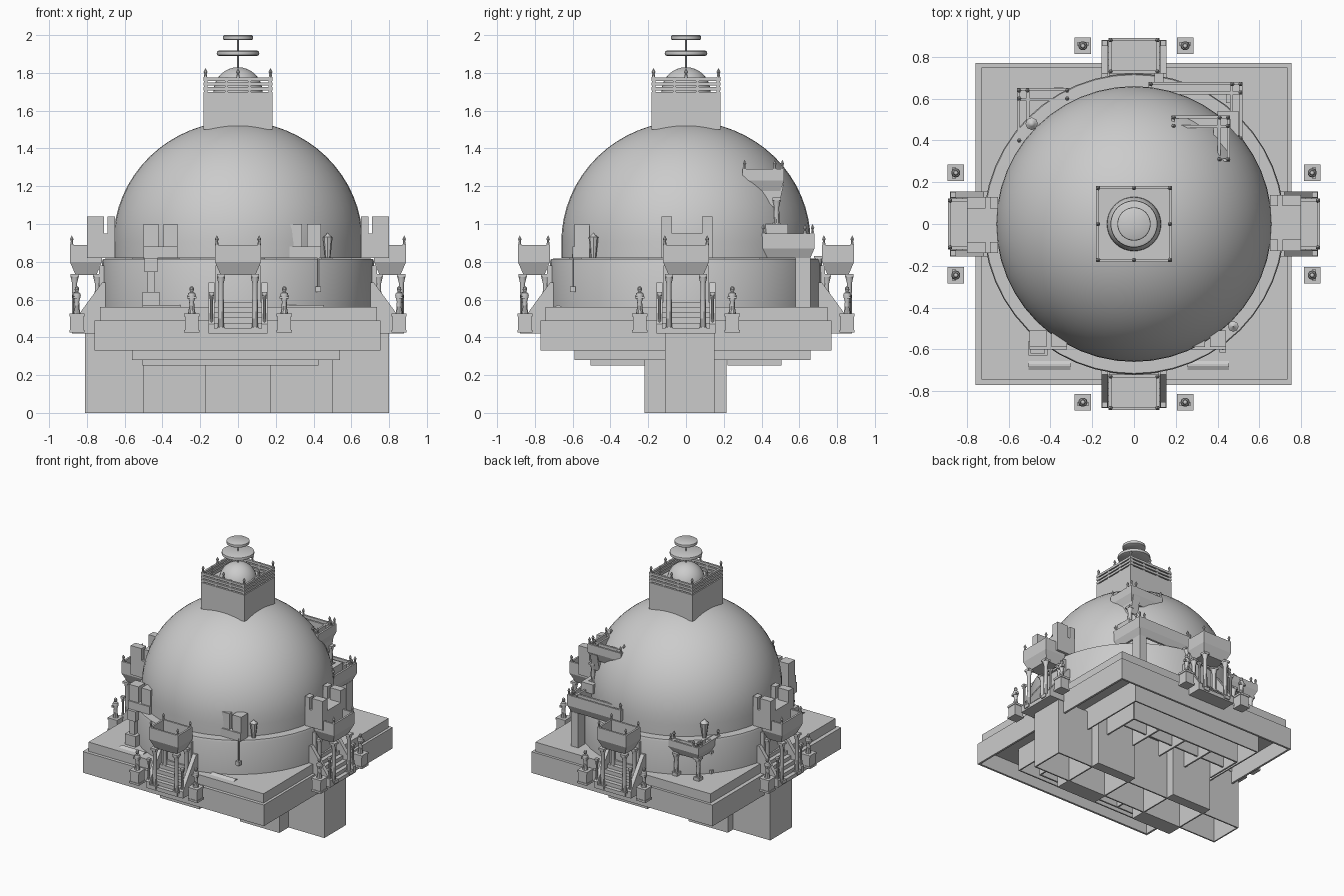
import bpy, bmesh, math
from mathutils import Matrix, Vector

cube = bpy.data.objects.get("Cube")
if cube:
    bpy.data.objects.remove(cube, do_unlink=True)

stone = bpy.data.materials.new("grey_stone")
stone.use_nodes = True
stone.diffuse_color = (0.6, 0.6, 0.6, 1)
stone.node_tree.nodes["Principled BSDF"].inputs["Base Color"].default_value = (0.6, 0.6, 0.6, 1)

turn = Matrix.Identity(4)      # placement shared by the parts being built


def finish(name, bm, smooth=False):
    bmesh.ops.recalc_face_normals(bm, faces=bm.faces)
    bm.transform(turn)
    me = bpy.data.meshes.new(name)
    bm.to_mesh(me)
    bm.free()
    me.materials.append(stone)
    ob = bpy.data.objects.new(name, me)
    bpy.context.collection.objects.link(ob)
    if smooth:
        bpy.ops.object.select_all(action='DESELECT')
        ob.select_set(True)
        bpy.context.view_layer.objects.active = ob
        bpy.ops.object.shade_smooth_by_angle(angle=math.radians(35))


def add_box(bm, x0, x1, y0, y1, z0, z1):
    m = Matrix.Translation(((x0 + x1) / 2, (y0 + y1) / 2, (z0 + z1) / 2))
    bmesh.ops.create_cube(bm, size=1, matrix=m @ Matrix.Diagonal((x1 - x0, y1 - y0, z1 - z0, 1)))


def boxes(name, *dims):
    bm = bmesh.new()
    for d in dims:
        add_box(bm, *d)
    finish(name, bm)


def shell(x0, x1, y0, y1, z0, z1, t):
    # four thin walls around a rectangle
    return [(x0, x1, y0, y0 + t, z0, z1), (x0, x1, y1 - t, y1, z0, z1),
            (x0, x0 + t, y0, y1, z0, z1), (x1 - t, x1, y0, y1, z0, z1)]


def lathe(name, profile, x=0, y=0, steps=12):
    bm = bmesh.new()
    vs = [bm.verts.new((r, 0, z)) for r, z in profile]
    es = [bm.edges.new(p) for p in zip(vs, vs[1:])]
    bmesh.ops.spin(bm, geom=vs + es, cent=(0, 0, 0), axis=(0, 0, 1),
                   angle=math.tau, steps=steps, use_duplicate=False)
    bmesh.ops.remove_doubles(bm, verts=bm.verts, dist=0.0005)
    bmesh.ops.translate(bm, verts=bm.verts, vec=(x, y, 0))
    finish(name, bm, True)


def prism(name, outline, x0, x1):
    # outline in the y-z plane, extruded along x
    bm = bmesh.new()
    f = bm.faces.new([bm.verts.new((x0, y, z)) for y, z in outline])
    ext = bmesh.ops.extrude_face_region(bm, geom=[f])["geom"]
    bmesh.ops.translate(bm, vec=(x1 - x0, 0, 0), verts=[v for v in ext if isinstance(v, bmesh.types.BMVert)])
    finish(name, bm)


def finial(name, x, y, z):
    lathe(name, [(0, z), (.010, z), (.006, z + .02), (.011, z + .03), (0, z + .05)], x, y, 6)


def column(name, x, y, z0, z1, r=.016):
    # round shaft on a square base, under a square cap
    lathe(name, [(r, z0), (r, z0 + .04), (r * .85, z1 - .05), (r * 1.4, z1 - .015)], x, y, 10)
    b = r * 1.4
    boxes(name + "_blocks", (x - b, x + b, y - b, y + b, z0, z0 + .025), (x - b, x + b, y - b, y + b, z1 - .015, z1))


def balcony(name, x0, x1, y0, y1, z0, z1, z2, inset=.03):
    # tapered bracket below, hollow parapet above
    bm = bmesh.new()
    add_box(bm, x0, x1, y0, y1, z0, z1)
    c = Vector(((x0 + x1) / 2, (y0 + y1) / 2))
    for v in bm.verts:
        if v.co.z < (z0 + z1) / 2:
            v.co.x += math.copysign(inset, c.x - v.co.x)
            v.co.y += math.copysign(inset, c.y - v.co.y)
    for d in shell(x0, x1, y0, y1, z1, z2, .014):
        add_box(bm, *d)
    finish(name, bm)
    for x in (x0 + .01, x1 - .01):
        for y in (y0 + .01, y1 - .01):
            finial(name + "_finial", x, y, z2)


# Underground hall: a narrow spine with two wider chambers
boxes("long_hall", *shell(-.81, .8, -.11, .15, 0, .42, .01), (-.81, .8, -.11, .15, .40, .42))
for s in (-1, 1):
    x0, x1 = sorted((s * .17, s * .5))
    boxes("wide_chamber", *shell(x0, x1, -.22, .215, 0, .45, .01),
          (x0, x1, .15, .215, 0, .01), (x0, x1, -.22, -.11, 0, .01))
# Shallow rooms under the platform
for s in (-1, 1):
    rooms = [(x - .006, x + .006, min(s * .22, s * .5), max(s * .22, s * .5), .25, .45)
             for x in (-.5, -.27, -.04, .19, .42)]
    boxes("lower_rooms", *rooms, (-.5, .42, s * .5 - .006, s * .5 + .006, .25, .45),
          (-.5, .42, s * .36 - .006, s * .36 + .006, .27, .45))
boxes("room_rim", *shell(-.56, .54, -.59, .66, .28, .45, .01))

# Square platform, hollow underneath, with an upper step
boxes("platform", *shell(-.76, .755, -.77, .77, .33, .49, .015), (-.76, .755, -.77, .77, .45, .49))
boxes("platform_step", (-.73, .735, -.745, .75, .49, .56))

# Drum, dome and its collar
lathe("drum", [(0, .56), (.72, .56), (.72, .80), (.715, .816), (0, .818)], steps=48)
dome = [(0, .82), (.66, .82), (.66, .905)]
dome += [(.66 * math.cos(a), .905 + .64 * math.sin(a)) for a in [math.pi / 2 * i / 16 for i in range(1, 17)]]
lathe("dome", dome, steps=48)

# Square crown on the dome with railing, small dome and discs
boxes("crown_block", (-.183, .183, -.183, .183, 1.50, 1.70))
for k in range(4):
    turn = Matrix.Rotation(k * math.pi / 2, 4, 'Z')
    boxes("crown_railing", *[(-.183, .183, -.183, -.168, z, z + .017) for z in (1.708, 1.733, 1.758)],
          *[(x - .008, x + .008, -.18, -.167, 1.70, 1.778) for x in (-.17, -.06, .06, .17)])
    finial("crown_corner_finial", -.172, -.172, 1.775)
    finial("crown_middle_finial", 0, -.172, 1.775)
turn = Matrix.Identity(4)
lathe("crown_dome", [(.13 * math.cos(i * math.pi / 16), 1.70 + .13 * math.sin(i * math.pi / 16))
                     for i in range(9)], steps=32)
lathe("mast", [(0, 1.82), (.004, 1.82), (.004, 1.99), (0, 1.99)], steps=8)
for r, z, h in ((.113, 1.89, .028), (.08, 1.974, .026)):
    lathe("crown_disc", [(0, z), (r * .9, z), (r * .98, z + .004), (r, z + h / 2), (r * .98, z + h - .004),
                         (r * .9, z + h), (0, z + h)], steps=32)

# A stair gate on every side
for k, side in enumerate(("front", "left", "back", "right")):
    turn = Matrix.Rotation(k * math.pi / 2, 4, 'Z')
    steps = [(-.125, .125, -.88 + i * .03, -.70, .42 + i * .028, .448 + i * .028) for i in range(6)]
    boxes(side + "_stairs", *steps)
    boxes(side + "_door_frame", (-.12, -.09, -.735, -.69, .56, .76), (.09, .12, -.735, -.69, .56, .76),
          (-.12, .12, -.735, -.69, .73, .78))
    balcony(side + "_gate_balcony", -.122, .122, -.89, -.72, .73, .80, .89)
    for s in (-1, 1):
        prism(side + "_balustrade", [(-.70, .42), (-.88, .42), (-.88, .47), (-.72, .69), (-.70, .69)],
              s * .14 - .015, s * .14 + .015)
        column(side + "_balustrade_post", s * .14, -.865, .43, .64, .009)
        for y in (-.865, -.745):
            column(side + "_gate_column", s * .09, y, .43, .735)
        # pedestal and robed figure
        x, y = s * .245, -.853
        boxes(side + "_pedestal", (x - .036, x + .036, y - .036, y + .036, .44, .515),
              (x - .04, x + .04, y - .04, y + .04, .425, .44), (x - .04, x + .04, y - .04, y + .04, .51, .525))
        lathe(side + "_statue", [(0, .52), (.021, .52), (.014, .56), (.013, .59), (.022, .62), (.018, .635),
                                 (.007, .64), (.013, .652), (.010, .665), (0, .672)], x, y, 10)
        boxes(side + "_statue_arms", (x - .026, x + .026, y - .018, y, .605, .617))
    if k % 2:
        # battlements behind the side balconies
        boxes(side + "_battlement", (-.13, .14, -.80, -.65, .82, .95),
              *[(a, a + .055, b, b + w, .90, 1.04) for a in (-.13, .085) for b, w in ((-.80, .09), (-.69, .04))])
turn = Matrix.Identity(4)

# Small battlements, urns and posts on the two front corners
for c in (-.405, .355):
    boxes("front_corner_battlement", (c - .095, c + .085, -.60, -.51, .82, .88),
          (c - .095, c - .015, -.59, -.51, .86, 1.0), (c + .01, c + .085, -.59, -.51, .86, 1.0))
    prism("corner_floor_plate", [(-.70, .56), (-.68, .57), (-.67, .57), (-.655, .56)], c - .1, c + .1)
lathe("front_corner_urn", [(0, .82), (.014, .82), (.026, .93), (.012, .94), (0, .955)], .475, -.49, 8)
boxes("left_hanging_post", (.421, .429, -.604, -.596, .66, .84), (.41, .44, -.615, -.585, .64, .67))
boxes("right_corner_column", (-.495, -.425, -.62, -.55, .745, .82), (-.48, -.44, -.61, -.57, .64, .75),
      (-.505, -.415, -.63, -.56, .56, .64))


# Corner galleries around the back
def gallery(name, x, y, sx, lx, ly, z0, z1, z2, w=.06):
    for a0, a1, b0, b1 in ((x - sx * lx, x, y - w, y), (x - sx * w, x, y - ly, y)):
        balcony(name, min(a0, a1), max(a0, a1), b0, b1, z0, z1, z2, .022)


gallery("back_left_gallery", .52, .68, 1, .45, .28, .82, .87, .95)
gallery("back_left_upper_gallery", .46, .52, 1, .28, .22, 1.17, 1.23, 1.29)
prism("upper_gallery_bracket", [(.52, 1.22), (.35, 1.22), (.46, 1.09), (.49, 1.09)], .38, .44)
column("upper_gallery_column", .44, .48, .98, 1.14)
boxes("upper_gallery_footing", (.40, .50, .42, .54, .93, 1.0))
column("back_left_column", .12, .70, .56, .83)
boxes("back_left_pier", (.44, .50, .58, .66, .56, .82))
gallery("back_right_gallery", -.56, .65, -1, .25, .26, .72, .77, .82)
for x, y in ((-.53, .61), (-.36, .63), (-.53, .46)):
    column("back_right_column", x, y, .56, .73)
lathe("back_right_urn", [(0, .82), (.014, .82), (.03, .93), (.014, .945), (0, .96)], -.49, .48, 8)
